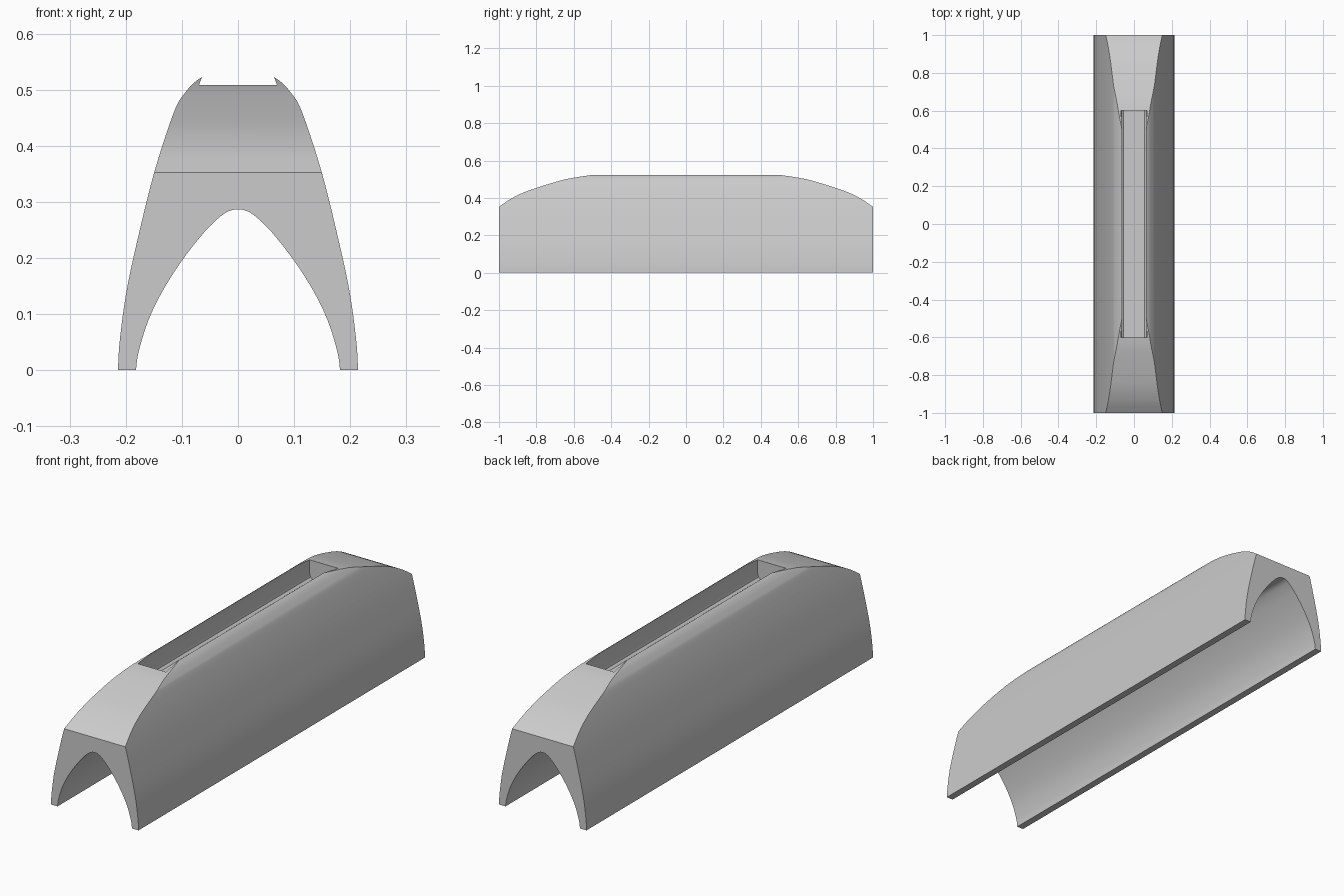
import bpy
import bmesh
import math
from mathutils import Vector

if "Cube" in bpy.data.objects:
    bpy.data.objects.remove(bpy.data.objects["Cube"])

grey = bpy.data.materials.new("plain grey")
grey.use_nodes = True
grey.diffuse_color = (0.6, 0.6, 0.6, 1)
grey.node_tree.nodes["Principled BSDF"].inputs["Base Color"].default_value = (0.6, 0.6, 0.6, 1)


def smooth(points, steps=5):
    """Spline through the points, ends included."""
    p = [Vector(q) for q in points]
    p = [2 * p[0] - p[1]] + p + [2 * p[-1] - p[-2]]
    out = []
    for a, b, c, d in zip(p, p[1:], p[2:], p[3:]):
        for i in range(steps):
            t = i / steps
            out.append(b + 0.5 * t * (c - a + t * (2 * a - 5 * b + 4 * c - d
                                                   + t * (3 * (b - c) + d - a))))
    return out + [p[-2]]


def mirrored(half):
    """Close a half outline, listed from the outside to the middle."""
    other = [Vector((-q.x, q.y)) for q in reversed(half)]
    return half + [q for q in other if abs(q.x) > 1e-6]


def prism(name, outline, half_length, axis):
    """Extrude an outline along the x or y axis."""
    bm = bmesh.new()
    if axis == "y":
        ring = [bm.verts.new((q.x, -half_length, q.y)) for q in outline]
        move = Vector((0, 2 * half_length, 0))
    else:
        ring = [bm.verts.new((-half_length, q.x, q.y)) for q in outline]
        move = Vector((2 * half_length, 0, 0))
    cap = bm.faces.new(ring)
    new = bmesh.ops.extrude_face_region(bm, geom=[cap], use_keep_orig=True)["geom"]
    bmesh.ops.translate(bm, vec=move, verts=[v for v in new if isinstance(v, bmesh.types.BMVert)])
    bmesh.ops.recalc_face_normals(bm, faces=bm.faces)
    mesh = bpy.data.meshes.new(name)
    bm.to_mesh(mesh)
    bm.free()
    mesh.materials.append(grey)
    obj = bpy.data.objects.new(name, mesh)
    bpy.context.collection.objects.link(obj)
    return obj


# Arched shell cross-section: outer curve, then the tunnel underneath
outer = mirrored(smooth([(0.214, 0), (0.211, 0.05), (0.2, 0.133), (0.182, 0.22), (0.15, 0.35),
                         (0.116, 0.455), (0.097, 0.491), (0.065, 0.522), (0, 0.55)]))
tunnel = mirrored(smooth([(0.182, 0), (0.177, 0.033), (0.16, 0.088), (0.135, 0.14), (0.1, 0.195),
                          (0.06, 0.246), (0.03, 0.275), (0.012, 0.285), (0, 0.286)]))
body = prism("arched_body", outer + tunnel[::-1], 1, "y")

# Side outline that rounds the top down toward both ends
crown = smooth([(1, 0.352), (0.935, 0.396), (0.845, 0.438), (0.685, 0.489), (0.6, 0.508), (0.5, 0.523)])
base = [Vector((-1.1, -0.1)), Vector((1.1, -0.1)), Vector((1.1, 0.25))]
edge = crown[0]
tail = Vector((1.1, 0.27))
side = mirrored([tail] + crown)
crown_cutter = prism("crown_cutter", base[:2] + side, 0.5, "x")

# Long slot, slightly undercut below its lips
slot_half = [Vector(q) for q in [(0.056, 0.425), (0.066, 0.433), (0.07, 0.45), (0.07, 0.507),
                                 (0.064, 0.523), (0.064, 0.6)]]
slot_cutter = prism("slot_cutter", mirrored(slot_half), 0.6, "y")

# Cut the body and drop the cutters
bpy.context.view_layer.objects.active = body
for cutter, operation in ((crown_cutter, "INTERSECT"), (slot_cutter, "DIFFERENCE")):
    mod = body.modifiers.new(cutter.name, "BOOLEAN")
    mod.operation = operation
    mod.solver = "EXACT"
    mod.object = cutter
    bpy.ops.object.modifier_apply(modifier=mod.name)
    bpy.data.objects.remove(cutter)

# Smooth curves with crisp edges
bpy.ops.object.select_all(action="DESELECT")
body.select_set(True)
bpy.ops.object.shade_smooth_by_angle(angle=math.radians(25))
